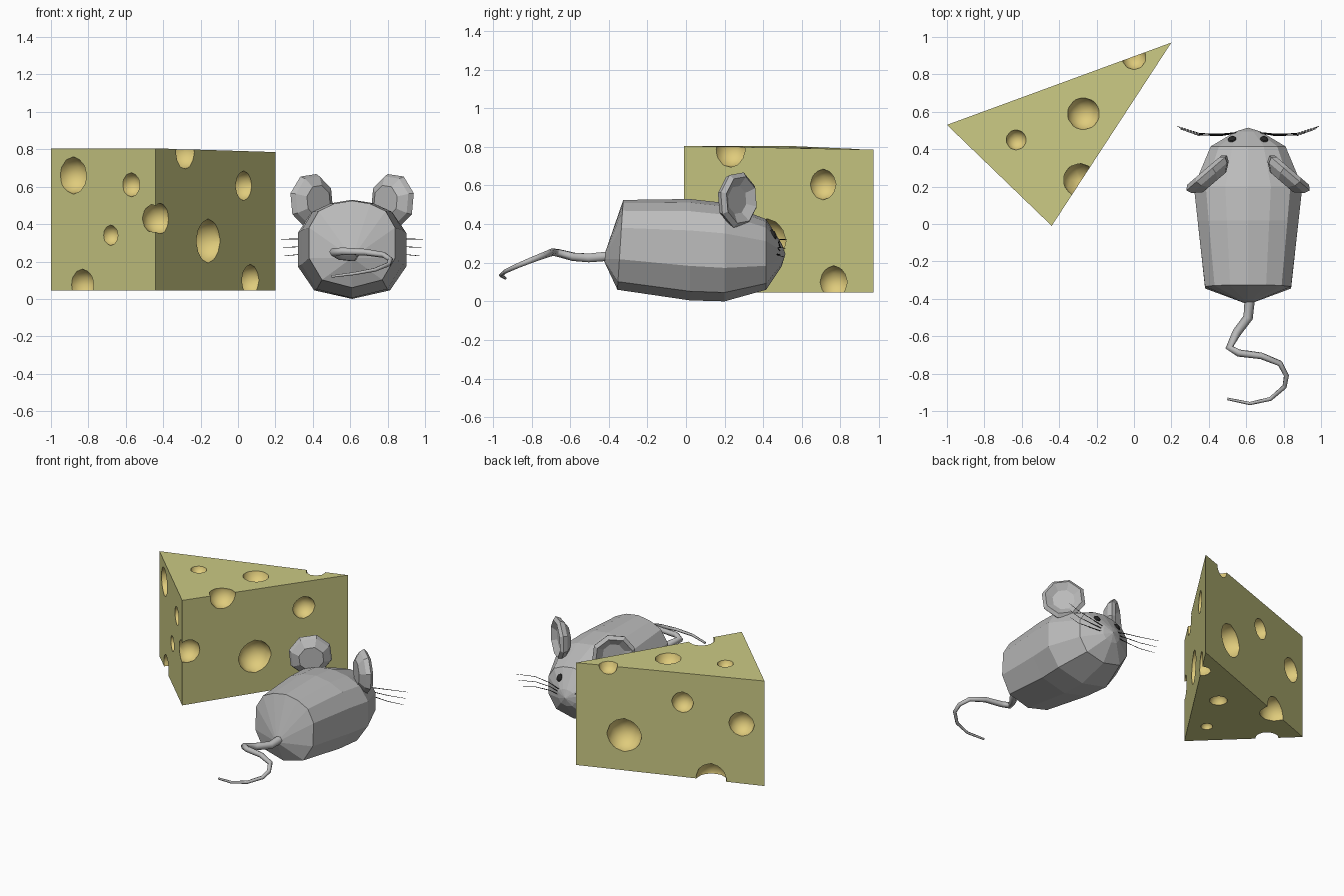
import bpy, bmesh, math
from mathutils import Vector, Matrix
from mathutils.bvhtree import BVHTree

cube = bpy.data.objects.get("Cube")
if cube:
    bpy.data.objects.remove(cube, do_unlink=True)


def material(name, rgb):
    m = bpy.data.materials.new(name)
    m.use_nodes = True
    m.diffuse_color = (*rgb, 1)
    bsdf = next(n for n in m.node_tree.nodes if n.type == 'BSDF_PRINCIPLED')
    bsdf.inputs["Base Color"].default_value = (*rgb, 1)
    return m


CHEESE = material("cheese yellow", (0.6, 0.59, 0.23))
HOLE = material("hole yellow", (0.74, 0.6, 0.2))
GREY = material("mouse grey", (0.5, 0.5, 0.5))
BLACK = material("black", (0.02, 0.02, 0.02))


def finish(name, bm, *mats):
    bmesh.ops.recalc_face_normals(bm, faces=bm.faces)
    mesh = bpy.data.meshes.new(name)
    bm.to_mesh(mesh)
    bm.free()
    for m in mats:
        mesh.materials.append(m)
    ob = bpy.data.objects.new(name, mesh)
    bpy.context.collection.objects.link(ob)
    return ob


def bridge(bm, a, b):
    n = len(a)
    for i in range(n):
        bm.faces.new((a[i], a[(i + 1) % n], b[(i + 1) % n], b[i]))


def fan(bm, ring, tip):
    v = bm.verts.new(tip)
    for i in range(len(ring)):
        bm.faces.new((ring[i], ring[(i + 1) % len(ring)], v))


def tube(name, points, radius, mat, taper, sides):
    curve = bpy.data.curves.new(name, 'CURVE')
    curve.dimensions = '3D'
    curve.bevel_depth = radius
    curve.bevel_resolution = sides
    curve.use_fill_caps = True
    line = curve.splines.new('POLY')
    line.points.add(len(points) - 1)
    for i, p in enumerate(points):
        line.points[i].co = (*p, 1)
        line.points[i].radius = 1 - taper * i / (len(points) - 1)
    curve.materials.append(mat)
    ob = bpy.data.objects.new(name, curve)
    bpy.context.collection.objects.link(ob)


# Cheese wedge, its far corner slightly lower
corners = [(-1, 0.53, 0.805), (-0.44, -0.01, 0.805), (0.2, 0.97, 0.785)]
bm = bmesh.new()
low = [bm.verts.new((x, y, 0.045)) for x, y, z in corners]
high = [bm.verts.new(c) for c in corners]
bm.faces.new(low)
bm.faces.new(high)
bridge(bm, low, high)
wedge = finish("cheese_wedge", bm, CHEESE, HOLE)

# Round holes: x, y, z, radius
holes = [
    (-0.63, 0.45, 0.81, 0.056), (-0.27, 0.59, 0.81, 0.09),
    (-0.29, 0.235, 0.785, 0.092), (0.0, 0.89, 0.79, 0.065),
    (-0.88, 0.415, 0.66, 0.1), (-0.57, 0.117, 0.61, 0.065),
    (-0.68, 0.222, 0.34, 0.055), (-0.83, 0.368, 0.075, 0.085),
    (-0.43, 0.035, 0.43, 0.086), (0.03, 0.71, 0.605, 0.08),
    (-0.16, 0.42, 0.31, 0.118), (0.065, 0.765, 0.1, 0.085),
    (-0.106, 0.857, 0.3, 0.12), (-0.477, 0.72, 0.585, 0.075),
    (-0.853, 0.583, 0.475, 0.088), (-0.66, 0.652, 0.06, 0.105),
    (-0.27, 0.54, 0.045, 0.06), (-0.43, 0.23, 0.045, 0.04),
]
bm = bmesh.new()
for x, y, z, r in holes:
    bmesh.ops.create_icosphere(bm, subdivisions=2, radius=r,
                               matrix=Matrix.Translation((x, y, z)))
for f in bm.faces:
    f.material_index = 1
    f.smooth = True
cutter = finish("hole_cutter", bm, CHEESE, HOLE)
cutter.hide_render = True
cutter.hide_set(True)
cut = wedge.modifiers.new("holes", 'BOOLEAN')
cut.operation = 'DIFFERENCE'
cut.solver = 'EXACT'
cut.object = cutter

# Mouse body: one twelve-sided section lofted from rump to nose
MID = 0.61
half = [(0, 1), (0.42, 0.965), (0.78, 0.88), (1, 0.69), (1, 0.34), (0.7, 0.09), (0, 0)]
section = half + [(-u, v) for u, v in half[-2:0:-1]]
stations = [  # y, half width, bottom, top, lean
    (-0.34, 0.23, 0.06, 0.525, 0.03), (0.02, 0.27, 0.005, 0.53, 0),
    (0.2, 0.29, 0, 0.51, 0), (0.415, 0.2, 0.06, 0.425, 0),
    (0.495, 0.065, 0.18, 0.3, 0)]
bm = bmesh.new()
rings = [[bm.verts.new((MID + w * u, y + lean * (v - 0.5), z0 + (z1 - z0) * v))
          for u, v in section] for y, w, z0, z1, lean in stations]
for a, b in zip(rings, rings[1:]):
    bridge(bm, a, b)
fan(bm, rings[0], (MID, -0.43, 0.22))
fan(bm, rings[-1], (MID, 0.515, 0.245))
bmesh.ops.recalc_face_normals(bm, faces=bm.faces)
surface = BVHTree.FromBMesh(bm)
finish("mouse_body", bm, GREY)

for side, s in (("left", 1), ("right", -1)):
    # Ear: eight-sided cushion with a shallow dish in front
    centre = Vector((MID + s * 0.215, 0.265, 0.525))
    across = Vector((s * 0.76, -0.65, 0))
    out = Vector((s * 0.65, 0.76, 0))
    bm = bmesh.new()
    ear = []
    for r, d in ((0.075, 0.0), (0.125, 0.03), (0.148, 0.01), (0.135, -0.02), (0.085, -0.055)):
        ear.append([bm.verts.new(centre + out * d + r * (
            across * math.cos(a) + Vector((0, 0, math.sin(a)))))
            for a in (math.tau * (i + 0.35) / 8 for i in range(8))])
    for a, b in zip(ear, ear[1:]):
        bridge(bm, a, b)
    bm.faces.new(ear[0])
    bm.faces.new(ear[-1])
    finish(side + "_ear", bm, GREY)

    # Eye: flattened bead lying on the face
    spot, normal, _, _ = surface.find_nearest(Vector((MID + s * 0.085, 0.45, 0.345)))
    bm = bmesh.new()
    bmesh.ops.create_uvsphere(
        bm, u_segments=10, v_segments=6, radius=0.028,
        matrix=Matrix.Translation(spot) @ normal.to_track_quat('Z', 'Y').to_matrix().to_4x4()
        @ Matrix.Diagonal((0.8, 1, 0.5, 1)))
    finish(side + "_eye", bm, BLACK)

    # Whiskers
    for i in range(3):
        h = i - 1
        tube(f"{side}_whisker_{i + 1}", [
            (MID + s * 0.06, 0.488, 0.26 + 0.02 * h),
            (MID + s * 0.15, 0.476 + 0.004 * h, 0.275 + 0.03 * h),
            (MID + s * 0.26, 0.478 + 0.006 * h, 0.28 + 0.04 * h),
            (MID + s * (0.37 + 0.01 * h), 0.515 + 0.008 * h, 0.275 + 0.045 * h)],
            0.0035, BLACK, 0.6, 0)

# Tail
tube("tail", [
    (0.62, -0.39, 0.235), (0.61, -0.5, 0.225), (0.55, -0.58, 0.23), (0.51, -0.66, 0.25),
    (0.56, -0.69, 0.255), (0.68, -0.705, 0.25), (0.78, -0.745, 0.235), (0.815, -0.81, 0.21),
    (0.805, -0.87, 0.185), (0.73, -0.935, 0.155), (0.62, -0.96, 0.135), (0.5, -0.935, 0.12)],
    0.028, GREY, 0.75, 1)
